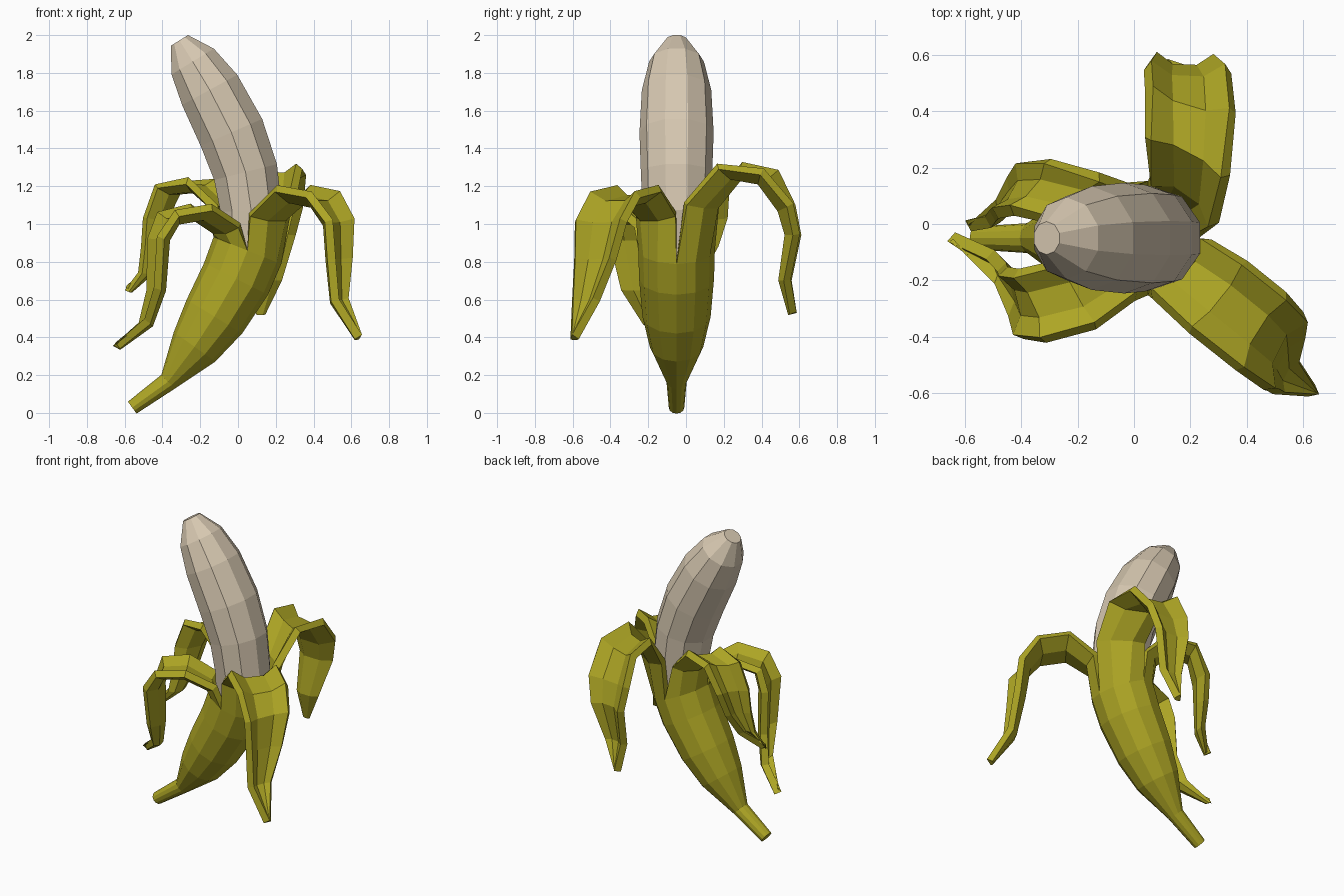
import bpy, bmesh, math
from mathutils import Vector

if "Cube" in bpy.data.objects:
    bpy.data.objects.remove(bpy.data.objects["Cube"])

YC = -0.05  # centre plane of the fruit
TAPER = (0.9, 1, 1, 0.94, 0.76, 0.5, 0.15)  # flap width from root to tip


def material(name, rgb):
    m = bpy.data.materials.new(name)
    m.diffuse_color = (*rgb, 1)
    m.use_nodes = True
    m.node_tree.nodes["Principled BSDF"].inputs["Base Color"].default_value = m.diffuse_color
    return m


def tangents(pts):
    n = len(pts)
    return [(pts[min(i + 1, n - 1)] - pts[max(i - 1, 0)]).normalized() for i in range(n)]


def rings(bm, rows, sides):
    """Tube of oval rings along a bent axis; row = x, z, radius."""
    pts = [Vector((x, YC, z)) for x, z, r in rows]
    out = []
    for p, t, row in zip(pts, tangents(pts), rows):
        u, v, r = Vector((t.z, 0, -t.x)), Vector((0, 1.05, 0)), row[2]
        ang = [math.tau * k / sides - math.pi / 2 for k in range(sides)]
        out.append([bm.verts.new(p + (u * math.cos(a) + v * math.sin(a)) * r) for a in ang])
    for a, b in zip(out, out[1:]):
        for k in range(sides):
            j = (k + 1) % sides
            bm.faces.new((a[k], a[j], b[j], b[k]))
    bm.faces.new(out[0][::-1])
    return out


def flap(bm, root, half, turn, path):
    """Peel flap grown from a rim arc: bulged ribbon that twists from turn[0] to turn[1]."""
    pts = [sum((v.co for v in root), Vector()) / len(root)] + [Vector(p) for p in path]
    prev = root
    for i, (p, t) in enumerate(zip(pts[1:], tangents(pts)[1:])):
        a = math.radians(turn[0] + (turn[1] - turn[0]) * min(1, i / 3))
        w = Vector((math.cos(a), math.sin(a), 0))
        n = w.cross(t).normalized()
        h = half * TAPER[i]
        cur = [bm.verts.new(p + w * h * s + n * h * 0.37 * (abs(s) < 1))
               for s in (-1, -0.45, 0.45, 1)]
        for k in range(3):
            bm.faces.new((prev[k], prev[k + 1], cur[k + 1], cur[k]))
        prev = cur


def finish(bm, name, mat):
    me = bpy.data.meshes.new(name)
    bm.to_mesh(me)
    bm.free()
    me.materials.append(mat)
    ob = bpy.data.objects.new(name, me)
    bpy.context.collection.objects.link(ob)
    return ob


# peeled fruit
bm = bmesh.new()
fl = rings(bm, [(-0.02, 0.70, 0.11), (0.05, 0.88, 0.15), (0.07, 1.07, 0.172),
                (0.04, 1.275, 0.18), (-0.035, 1.485, 0.187), (-0.15, 1.71, 0.175),
                (-0.24, 1.86, 0.138), (-0.31, 1.972, 0.056)], 10)
bm.faces.new(fl[-1])
finish(bm, "fruit_flesh", material("cream flesh", (0.68, 0.58, 0.44)))

# peel: stem and closed lower body
bm = bmesh.new()
rim = rings(bm, [(-0.56, 0.028, 0.039), (-0.37, 0.165, 0.051), (-0.23, 0.35, 0.135),
                 (-0.125, 0.51, 0.172), (-0.01, 0.71, 0.189), (0.05, 0.86, 0.193)], 12)[-1]
arcs = [[rim[(q * 3 + k) % 12] for k in range(4)] for q in range(4)]

# peel: four flaps folding outward (front right, back right, back left, front left)
flap(bm, arcs[0], 0.165, (45, 63), [
    (0.17, -0.16, 1.04), (0.3, -0.26, 1.17), (0.45, -0.38, 1.14), (0.53, -0.45, 1.01),
    (0.53, -0.48, 0.81), (0.53, -0.53, 0.59), (0.63, -0.59, 0.39)])
flap(bm, arcs[1], 0.165, (145, 178), [
    (0.18, 0.09, 1.1), (0.19, 0.24, 1.29), (0.2, 0.43, 1.26), (0.19, 0.54, 1.09),
    (0.18, 0.57, 0.94), (0.15, 0.52, 0.7), (0.12, 0.55, 0.52)])
flap(bm, arcs[2], 0.12, (225, 243), [
    (-0.07, 0.06, 1.08), (-0.2, 0.09, 1.21), (-0.36, 0.13, 1.19), (-0.43, 0.12, 1.03),
    (-0.45, 0.09, 0.88), (-0.48, 0.04, 0.74), (-0.57, -0.01, 0.64)])
flap(bm, arcs[3], 0.14, (305, 283), [
    (-0.07, -0.17, 0.98), (-0.2, -0.25, 1.07), (-0.36, -0.29, 1.04), (-0.42, -0.28, 0.92),
    (-0.43, -0.24, 0.65), (-0.48, -0.16, 0.47), (-0.63, -0.05, 0.34)])
peel = finish(bm, "banana_peel", material("olive yellow peel", (0.42, 0.38, 0.018)))

# peel thickness, inward from the skin
mod = peel.modifiers.new("thickness", "SOLIDIFY")
mod.thickness = 0.045
mod.offset = -1
